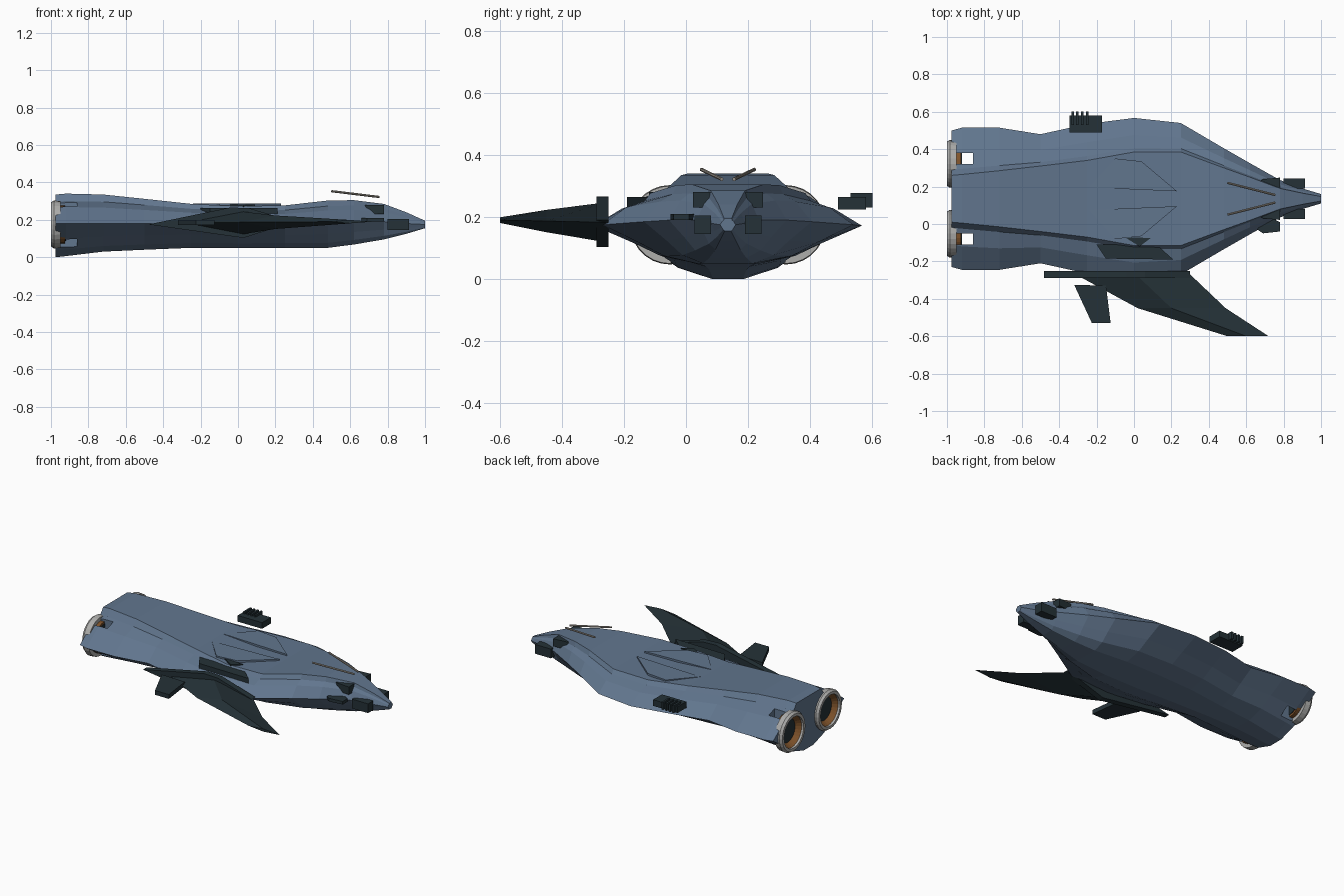
import bpy, bmesh, math
from mathutils import Vector

if "Cube" in bpy.data.objects:
    bpy.data.objects.remove(bpy.data.objects["Cube"])

CY = 0.135  # hull centre line


def material(name, rgb):
    m = bpy.data.materials.new(name)
    m.diffuse_color = (*rgb, 1)
    m.use_nodes = True
    m.node_tree.nodes["Principled BSDF"].inputs["Base Color"].default_value = m.diffuse_color
    return m


HULL = material("slate_blue", (0.12, 0.18, 0.27))
DARK = material("dark_teal", (0.018, 0.031, 0.038))
STEEL = material("pale_steel", (0.42, 0.42, 0.41))
COPPER = material("copper", (0.22, 0.09, 0.025))
BEIGE = material("warm_grey", (0.33, 0.30, 0.26))


def finish(name, bm, mat):
    bmesh.ops.recalc_face_normals(bm, faces=bm.faces)
    me = bpy.data.meshes.new(name)
    bm.to_mesh(me)
    bm.free()
    me.materials.append(mat)
    ob = bpy.data.objects.new(name, me)
    bpy.context.collection.objects.link(ob)
    return ob


def loft(name, rings, mat, closed=False):
    """Skin a row of equal rings; cap the ends unless the row is closed."""
    bm = bmesh.new()
    vs = [[bm.verts.new(p) for p in r] for r in rings]
    n = len(vs[0])
    pairs = list(zip(vs, vs[1:])) + ([(vs[-1], vs[0])] if closed else [])
    for a, b in pairs:
        for i in range(n):
            j = (i + 1) % n
            bm.faces.new((a[i], a[j], b[j], b[i]))
    if not closed:
        bm.faces.new(vs[0])
        bm.faces.new(vs[-1])
    return finish(name, bm, mat)


def box(name, lo, hi, mat):
    ring = lambda z: [(lo[0], lo[1], z), (hi[0], lo[1], z), (hi[0], hi[1], z), (lo[0], hi[1], z)]
    return loft(name, [ring(lo[2]), ring(hi[2])], mat)


def prism(name, pts, lo, hi, mat, axis="z"):
    put = (lambda a, b, h: (a, b, h)) if axis == "z" else (lambda a, b, h: (a, h, b))
    return loft(name, [[put(a, b, h) for a, b in pts] for h in (lo, hi)], mat)


def circle(x, y, z, r, n=28):
    return [(x, y + r * math.cos(2 * math.pi * i / n), z + r * math.sin(2 * math.pi * i / n))
            for i in range(n)]


def tube(name, y, z, profile, mat):
    return loft(name, [circle(x, y, z, r) for x, r in profile], mat, closed=True)


def cut(target, cutter):
    cutter.hide_render = True
    mod = target.modifiers.new("cut", "BOOLEAN")
    mod.operation, mod.solver, mod.object = "DIFFERENCE", "EXACT", cutter
    bpy.context.view_layer.objects.active = target
    bpy.ops.object.modifier_apply(modifier=mod.name)
    bpy.data.objects.remove(cutter)


# Hull stations: x, half width, half top width, top z, edge z, bottom z, half keel
stations = [
    (-0.975, .365, .125, .335, .18, .000, .05), (-0.92, .38, .13, .34, .18, .006, .05),
    (-0.72, .38, .15, .335, .18, .03, .06), (-0.5, .345, .175, .312, .18, .04, .07),
    (-0.25, .40, .205, .285, .18, .05, .09), (0, .432, .25, .273, .172, .05, .10),
    (0.25, .405, .25, .277, .175, .05, .10), (0.48, .27, .165, .303, .185, .05, .08),
    (0.62, .19, .115, .305, .19, .068, .06), (0.78, .10, .055, .285, .19, .095, .04),
    (0.90, .055, .03, .24, .18, .125, .025), (1.0, .025, .012, .195, .175, .155, .01)]


def hull_ring(x, w, t, zt, zm, zb, b):
    half = [(t, zt), (t + (w - t) * .12, zt - (zt - zm) * .25),
            (t + (w - t) * .5, zm + (zt - zm) * .55), (w, zm),
            (b + (w - b) * .62, zm - (zm - zb) * .45),
            (b + (w - b) * .35, zm - (zm - zb) * .8), (b, zb)]
    return [(x, CY + y, z) for y, z in half] + [(x, CY - y, z) for y, z in reversed(half)]


hull = loft("hull", [hull_ring(*s) for s in stations], HULL)

# Engines: slots and bores in the stern, nozzle rings, dark cores
for s, side in ((1, "left"), (-1, "right")):
    y, z = CY + s * .187, .175
    ys = sorted((CY + s * .185, CY + s * .245))
    cut(hull, box("slot_cutter", (-1.1, ys[0], -.2), (-.86, ys[1], .6), HULL))
    cut(hull, loft("bore_cutter", [circle(-1.1, y, z, .1), circle(-.925, y, z, .1)], HULL))
    tube(f"nozzle_ring_{side}", y, z,
         [(-1, .118), (-.985, .128), (-.95, .125), (-.95, .1), (-1, .1)], STEEL)
    tube(f"nozzle_liner_{side}", y, z,
         [(-.985, .1), (-.925, .101), (-.925, .07), (-.95, .075)], COPPER)
    loft(f"engine_core_{side}", [circle(-.955, y, z, .076), circle(-.92, y, z, .09)], DARK)

    # Raised deck panels
    my = lambda v: CY + s * (v - CY)
    prism(f"deck_panel_{side}", [(.23, my(.175)), (.04, my(.335)), (-.1, my(.35)), (-.24, my(.195))],
          .262, .286, HULL)

    # Nose blocks
    yb = sorted((my(.19), my(.243)))
    box(f"nose_block_{side}", (.8, yb[0], .145), (.915, yb[1], .205), DARK)
    yb = sorted((my(.165), my(.248)))
    prism(f"brow_block_{side}", [(.62, my(.2)), (.69, my(.24)), (.78, my(.248)), (.78, my(.165))],
          .23, .28, DARK)

    # Antenna rods
    a, b = Vector((.5, my(.22), .353)), Vector((.755, my(.155), .322))
    u = (b - a).normalized()
    v = u.cross(Vector((0, 0, 1))).normalized()
    w = u.cross(v)
    loft(f"antenna_{side}", [[p + .006 * (v * math.cos(k * math.pi / 4) + w * math.sin(k * math.pi / 4))
                              for k in range(8)] for p in (a, b)], BEIGE)

# Single side wing with root plate
wing = [(-.26, -.33, 0, .29, .183, .064), (-.45, .02, .2, .49, .187, .036),
        (-.6, .5, .6, .72, .19, .009)]
loft("wing", [[(x0, y, z), (x1, y, z + h), (x2, y, z), (x1, y, z - h)]
              for y, x0, x1, x2, z, h in wing], DARK)
prism("wing_root_plate", [(-.48, .175), (-.04, .266), (.06, .262), (.3, .19), (.03, .103)],
      -.288, -.25, DARK, "y")

# Small rear fin
prism("rear_fin", [(-.32, -.325), (-.15, -.33), (-.125, -.53), (-.225, -.53)], .172, .2, DARK)

# Dark shoulder housing on the deck
prism("shoulder_housing", [(-.2, -.11), (-.15, -.185), (.21, -.19), (.12, -.11)], .2, .264, DARK)
prism("shoulder_vane", [(-.05, -.07), (.09, -.075), (.03, -.12)], .22, .281, DARK)

# Side pod with four prongs
box("side_pod", (-.345, .49, .225), (-.17, .58, .265), DARK)
for i in range(4):
    x = -.335 + i * .026
    box(f"pod_prong_{i + 1}", (x, .53, .23), (x + .013, .602, .278), DARK)

# Forward gun on the wing side
prism("forward_gun", [(.66, -.03), (.69, -.05), (.78, -.04), (.78, .01), (.7, .05)], .19, .21, DARK)
